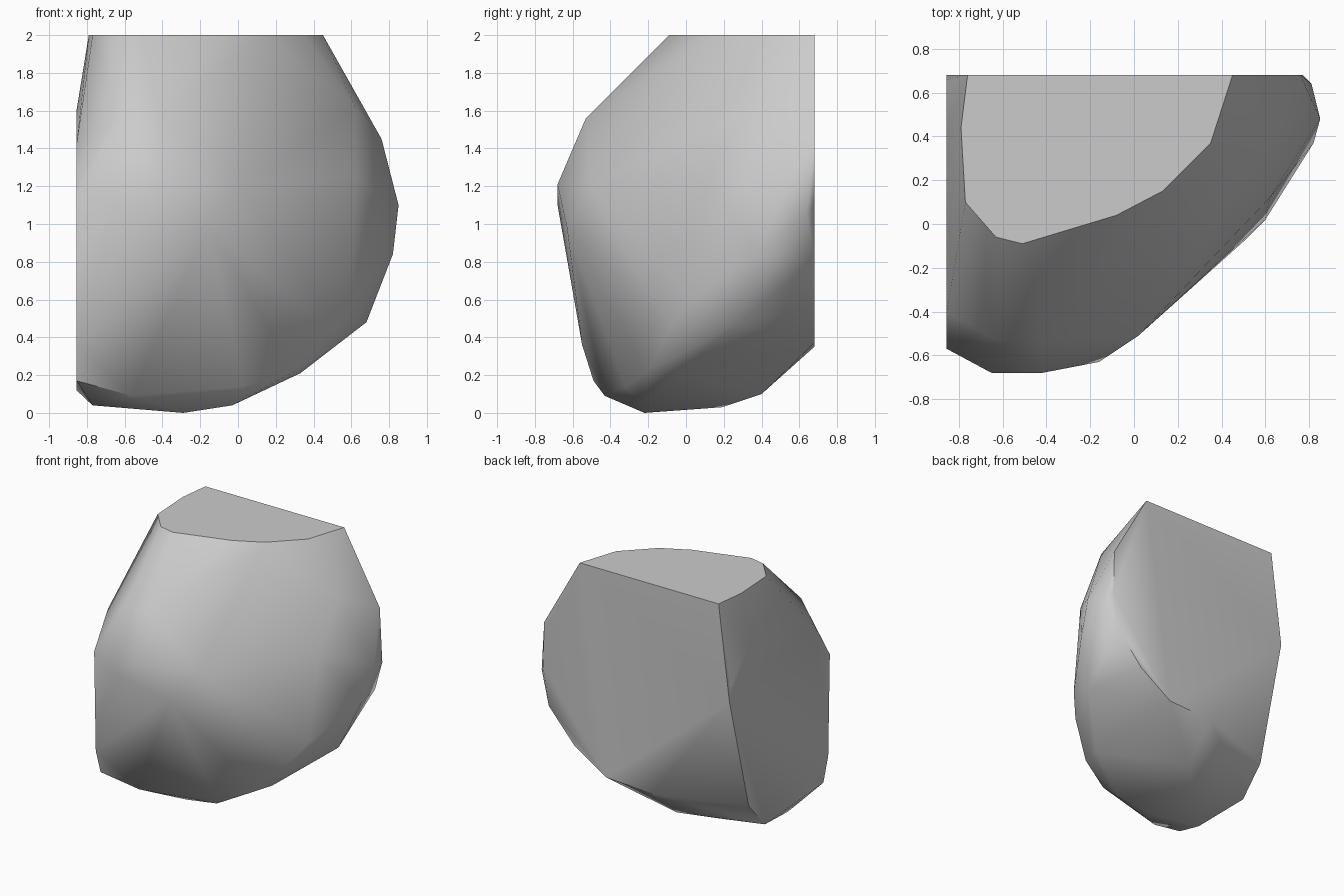
import bpy
import bmesh
from math import radians
from mathutils import Vector

# Remove the default cube only
default_cube = bpy.data.objects.get("Cube")
if default_cube:
    bpy.data.objects.remove(default_cube, do_unlink=True)

# Planes of the three sawn-flat sides
TOP, BACK, SIDE = 2, .68, -.855


def make_material(name, colour):
    """One flat colour, shown both in the viewport and in a render."""
    material = bpy.data.materials.new(name)
    material.use_nodes = True
    material.diffuse_color = colour
    shader = material.node_tree.nodes["Principled BSDF"]
    shader.inputs["Base Color"].default_value = colour
    shader.inputs["Roughness"].default_value = .9
    return material


def on_top(*outline):
    return [Vector((x, y, TOP)) for x, y in outline]


def on_back(*outline):
    return [Vector((x, BACK, z)) for x, z in outline]


def on_side(*outline):
    return [Vector((SIDE, y, z)) for y, z in outline]


def make_stone(name, corners, material, sharp_angle):
    """Wrap the corners in a tight convex skin and shade it."""
    mesh = bpy.data.meshes.new(name)
    bm = bmesh.new()
    for corner in corners:
        bm.verts.new(corner)
    hull = bmesh.ops.convex_hull(bm, input=bm.verts[:])
    unused = hull["geom_interior"] + hull["geom_unused"]
    loose = {item for item in unused if isinstance(item, bmesh.types.BMVert)}
    bmesh.ops.delete(bm, geom=list(loose), context="VERTS")

    # Merge the triangles of each flat side into one clean face
    bmesh.ops.dissolve_limit(bm, angle_limit=radians(1),
                             verts=bm.verts[:], edges=bm.edges[:])
    bmesh.ops.recalc_face_normals(bm, faces=bm.faces[:])
    bm.to_mesh(mesh)
    bm.free()
    mesh.materials.append(material)

    stone = bpy.data.objects.new(name, mesh)
    bpy.context.collection.objects.link(stone)
    bpy.ops.object.select_all(action="DESELECT")
    stone.select_set(True)
    bpy.context.view_layer.objects.active = stone
    bpy.ops.object.shade_smooth_by_angle(angle=sharp_angle)
    return stone


# Flat top
top_corners = on_top((-.76, BACK), (-.79, .44), (-.77, .1), (-.63, -.06),
                     (-.51, -.09), (-.08, .04), (.13, .15), (.35, .37),
                     (.45, BACK))

# Flat back
back_corners = on_back((.76, 1.45), (.77, 1.1), (.72, .8), (.5, .55),
                       (.22, .37), (-.18, .35))

# Flat side
side_corners = on_side((BACK, 1.25), (.66, 1.36), (.44, 1.6), (-.4, 1.42),
                       (-.57, 1.15), (-.55, .36), (-.49, .17), (.24, .12),
                       (.44, .34))

# Rounded brow and the crest running across the front
front_corners = [(-.63, -.53, 1.55), (-.42, -.53, 1.56), (-.42, -.68, 1.21),
                 (-.65, -.68, 1.1), (-.16, -.63, .98), (.02, -.51, 1.2),
                 (.62, .12, 1.26), (.62, .36, 1.62)]

# Lower rim of the upright flank under the crest
flank_corners = [(.6, .02, .6), (.5, -.08, .45), (.3, -.2, .22)]

# Rounded end opposite the flat side
end_corners = [(.85, .48, 1.1), (.81, .64, 1.05), (.82, .37, .84),
               (.68, .28, .48)]

# Underside
under_corners = [(-.56, -.43, .09), (.03, -.32, .14), (.33, -.04, .21),
                 (-.03, -.22, .04), (-.29, -.22, 0), (-.77, -.17, .04),
                 (-.41, .19, .03), (-.2, .4, .1)]

stone_grey = make_material("stone grey", (.6, .6, .6, 1))
make_stone("boulder",
           top_corners + back_corners + side_corners + front_corners
           + flank_corners + end_corners + under_corners,
           stone_grey, radians(43))
